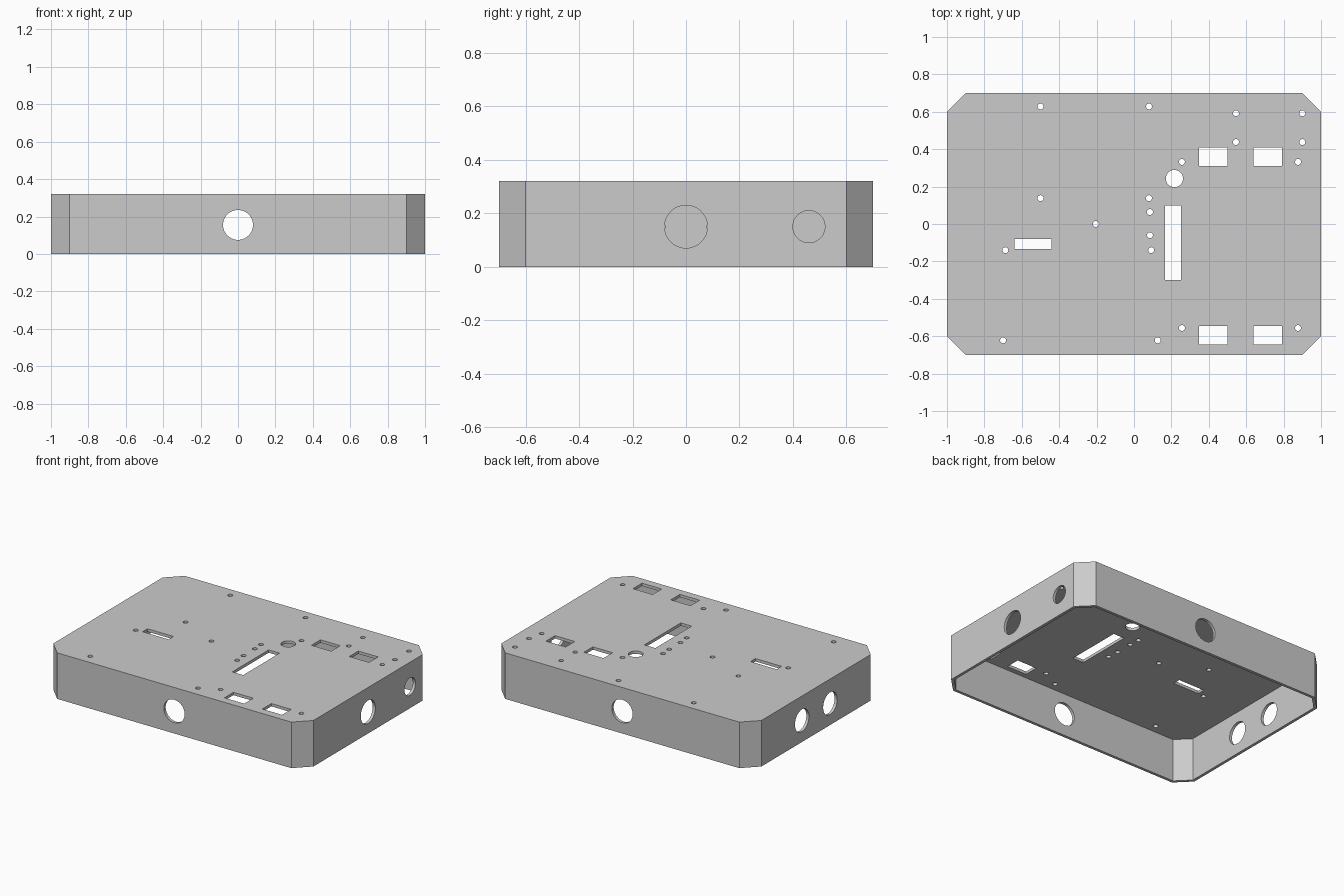
import bpy, bmesh, math
from mathutils import Matrix, Vector

if "Cube" in bpy.data.objects:
    bpy.data.objects.remove(bpy.data.objects["Cube"])

HX, HY, HEIGHT, CHAMFER, WALL = 1.0, 0.7, 0.32, 0.1, 0.02

grey = bpy.data.materials.new("light_grey")
grey.use_nodes = True
grey.diffuse_color = (0.6, 0.6, 0.6, 1)
grey.node_tree.nodes["Principled BSDF"].inputs["Base Color"].default_value = (0.6, 0.6, 0.6, 1)


def new_object(name, bm):
    bmesh.ops.recalc_face_normals(bm, faces=bm.faces)
    mesh = bpy.data.meshes.new(name)
    bm.to_mesh(mesh)
    bm.free()
    mesh.materials.append(grey)
    obj = bpy.data.objects.new(name, mesh)
    bpy.context.collection.objects.link(obj)
    return obj


def ring(bm, hx, hy, c, z):
    """Chamfered rectangle of vertices at height z."""
    pts = [(hx, hy - c), (hx - c, hy), (c - hx, hy), (-hx, hy - c),
           (-hx, c - hy), (c - hx, -hy), (hx - c, -hy), (hx, c - hy)]
    return [bm.verts.new((x, y, z)) for x, y in pts]


# Open-bottomed shell with chamfered corners
bm = bmesh.new()
inner_c = CHAMFER - WALL * (2 - math.sqrt(2))
inner = (HX - WALL, HY - WALL, inner_c)
rings = [ring(bm, HX, HY, CHAMFER, HEIGHT), ring(bm, HX, HY, CHAMFER, 0),
         ring(bm, *inner, 0), ring(bm, *inner, HEIGHT - WALL)]
for a, b in zip(rings, rings[1:]):
    for i in range(8):
        j = (i + 1) % 8
        bm.faces.new((a[i], a[j], b[j], b[i]))
bm.faces.new(rings[0])
bm.faces.new(rings[-1])
shell = new_object("enclosure_shell", bm)

# Cutters for every opening
cut = bmesh.new()


def drill(center, axis, r, sides=48):
    rot = Vector((0, 0, 1)).rotation_difference(Vector(axis)).to_matrix().to_4x4()
    bmesh.ops.create_cone(cut, cap_ends=True, segments=sides, radius1=r, radius2=r,
                          depth=0.1, matrix=Matrix.Translation(center) @ rot)


def slot(x, y, w, d):
    bmesh.ops.create_cube(cut, size=1, matrix=Matrix.Translation((x, y, HEIGHT))
                          @ Matrix.Diagonal((w, d, 0.1, 1)))


# Cable holes in the walls
for side in (-1, 1):
    drill((0, side * HY, 0.155), (0, 1, 0), 0.08)
    drill((-HX, side * 0.155, 0.15), (1, 0, 0), 0.077)
drill((HX, 0, 0.15), (1, 0, 0), 0.08)
drill((HX, 0.46, 0.15), (1, 0, 0), 0.06)

# Rectangular slots and round opening in the lid
for x in (0.423, 0.714):
    for y in (0.36, -0.595):
        slot(x, y, 0.152, 0.1)
slot(0.208, -0.1, 0.084, 0.4)
slot(-0.54, -0.107, 0.2, 0.054)
drill((0.216, 0.243, HEIGHT), (0, 0, 1), 0.046)

# Screw holes in the lid
screws = [(-0.5, 0.628), (0.08, 0.628), (0.545, 0.592), (0.9, 0.592), (0.545, 0.438),
          (0.9, 0.438), (0.256, 0.332), (0.877, 0.332), (-0.5, 0.138), (0.08, 0.138),
          (0.085, 0.064), (-0.204, 0), (0.085, -0.06), (0.092, -0.14), (-0.688, -0.14),
          (-0.7, -0.622), (0.127, -0.622), (0.256, -0.556), (0.877, -0.556)]
for x, y in screws:
    drill((x, y, HEIGHT), (0, 0, 1), 0.016, 20)

cutter = new_object("hole_cutters", cut)
cutter.hide_render = True

# Cut the openings, then drop the cutters
mod = shell.modifiers.new("openings", "BOOLEAN")
mod.operation = "DIFFERENCE"
mod.solver = "EXACT"
mod.object = cutter
bpy.ops.object.select_all(action="DESELECT")
shell.select_set(True)
bpy.context.view_layer.objects.active = shell
bpy.ops.object.modifier_apply(modifier=mod.name)
bpy.data.objects.remove(cutter)
bpy.ops.object.shade_smooth_by_angle(angle=math.radians(25))
